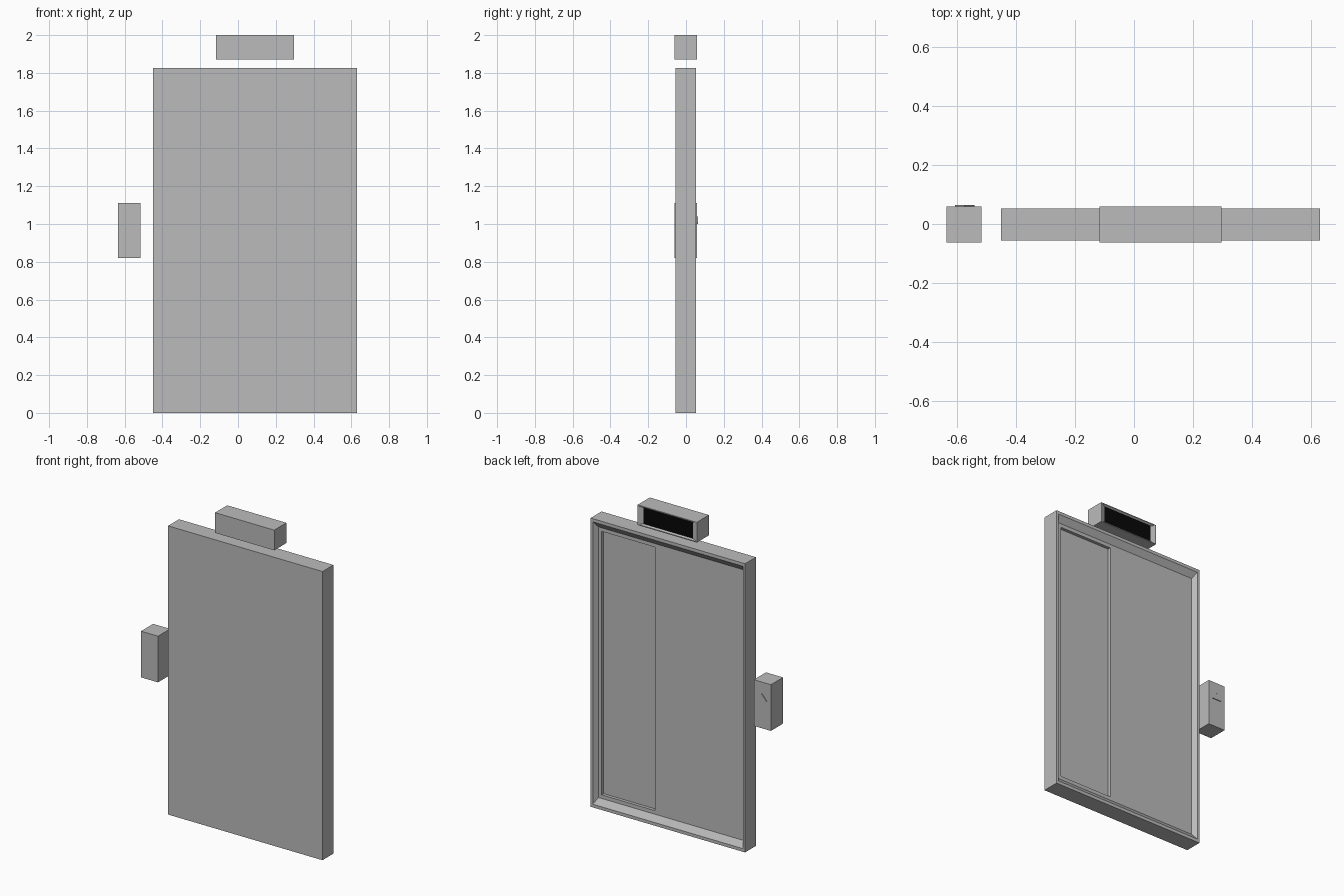
import bpy
import bmesh

old = bpy.data.objects.get("Cube")
if old:
    bpy.data.objects.remove(old, do_unlink=True)


def material(name, value):
    mat = bpy.data.materials.new(name)
    mat.use_nodes = True
    colour = (value, value, value, 1)
    mat.diffuse_color = colour
    mat.node_tree.nodes["Principled BSDF"].inputs["Base Color"].default_value = colour
    return mat


GREY = material("light_grey", 0.5)
BLACK = material("screen_black", 0.002)


def finish(name, bm, mats):
    bmesh.ops.recalc_face_normals(bm, faces=bm.faces[:])
    mesh = bpy.data.meshes.new(name)
    bm.to_mesh(mesh)
    bm.free()
    for mat in mats:
        mesh.materials.append(mat)
    obj = bpy.data.objects.new(name, mesh)
    bpy.context.collection.objects.link(obj)
    return obj


def loft(name, rings, mats=(GREY,)):
    """Join outlines (x/z points at depth y) in order and cap both ends;
    the last cap takes the last material."""
    bm = bmesh.new()
    loops = [[bm.verts.new((x, y, z)) for x, z in points] for points, y in rings]
    for a, b in zip(loops, loops[1:]):
        n = len(a)
        for i in range(n):
            j = (i + 1) % n
            bm.faces.new((a[i], a[j], b[j], b[i]))
    bm.faces.new(loops[0])
    bm.faces.new(loops[-1]).material_index = len(mats) - 1
    return finish(name, bm, mats)


def rect(x0, x1, z0, z1, mx=0.0, mz=0.0):
    """Rectangle shrunk by a margin on each axis."""
    x0, x1, z0, z1 = x0 + mx, x1 - mx, z0 + mz, z1 - mz
    return [(x0, z0), (x1, z0), (x1, z1), (x0, z1)]


# Door slab: outer frame, splayed reveal, sliding leaf and a deeper second leaf
door = (-0.45, 0.63, 0.0, 1.825)
leaf = rect(0.2, 0.572, 0.08, 1.745)
front, back = -0.056, 0.053
loft("door_frame_and_leaves", [
    (rect(*door), front),
    (rect(*door), back),
    (rect(*door, 0.015, 0.02), back),
    (rect(*door, 0.035, 0.057), back - 0.028),
    (leaf, back - 0.028),
    (leaf, back - 0.048),
])

# Floor indicator above the door, with a sunken dark screen
box_front, box_back = -0.062, 0.059
sign = (-0.117, 0.297, 1.872, 2.0)
loft("floor_indicator", [
    (rect(*sign), box_front),
    (rect(*sign), box_back),
    (rect(*sign, 0.006, 0.006), box_back),
    (rect(*sign, 0.034, 0.013), box_back - 0.01),
], (GREY, BLACK))

# Call box beside the door
call = rect(-0.635, -0.516, 0.82, 1.112)
loft("call_box", [(call, box_front), (call, box_back)])

# Raised triangular call button
button = [(-0.607, 1.0), (-0.54, 1.0), (-0.5735, 1.04)]
loft("call_button", [(button, box_back), (button, box_back + 0.005)])
